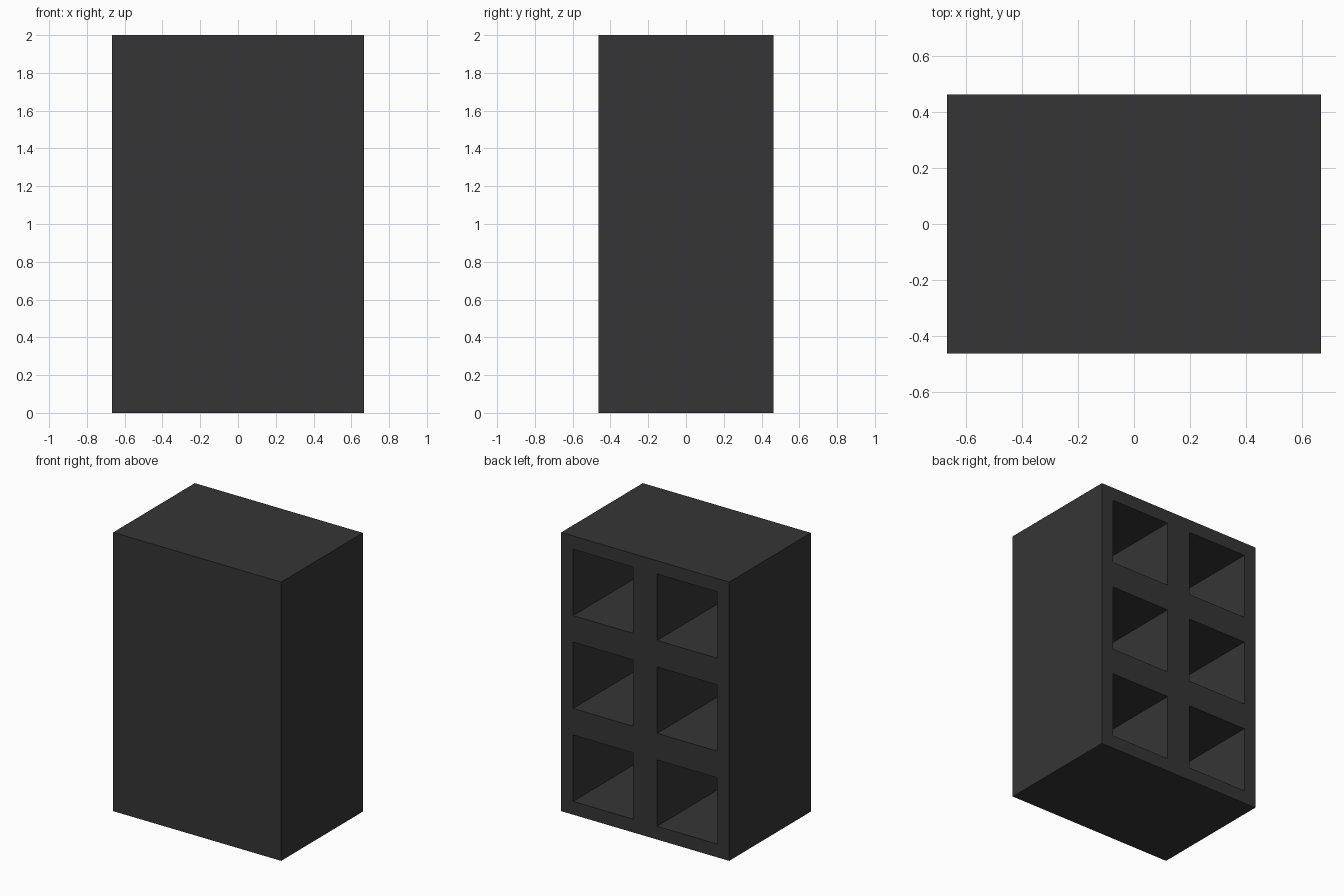
import bpy
import bmesh
from mathutils import Matrix, Vector

if "Cube" in bpy.data.objects:
    bpy.data.objects.remove(bpy.data.objects["Cube"], do_unlink=True)

WIDTH, DEPTH = 4 / 3, 0.925
ROW = 2 / 3            # height of one row of compartments
BOARD = WIDTH / 14     # board thickness
OPENING = 5 * BOARD    # side of a square compartment

charcoal = bpy.data.materials.new("charcoal")
charcoal.use_nodes = True
charcoal.diffuse_color = (0.036, 0.036, 0.036, 1)
bsdf = charcoal.node_tree.nodes["Principled BSDF"]
bsdf.inputs["Base Color"].default_value = charcoal.diffuse_color
bsdf.inputs["Roughness"].default_value = 0.8


def cabinet(name, base, rows):
    """Box with two columns of compartments sunk into its back."""
    height = rows * ROW
    columns = [-ROW / 2, ROW / 2]
    levels = [base + ROW * (i + 0.5) for i in range(rows)]
    bm = bmesh.new()
    place = Matrix.Translation((0, 0, base + height / 2))
    bmesh.ops.create_cube(bm, size=1, matrix=place @ Matrix.Diagonal((WIDTH, DEPTH, height, 1)))

    # Cut lines along the compartment edges
    for axis, centres in ((0, columns), (2, levels)):
        for centre in centres:
            for side in (-1, 1):
                point, normal = Vector(), Vector()
                point[axis] = centre + side * OPENING / 2
                normal[axis] = 1
                bmesh.ops.bisect_plane(bm, geom=bm.verts[:] + bm.edges[:] + bm.faces[:],
                                       plane_co=point, plane_no=normal)

    # Compartments pushed in from the back
    def is_opening(face):
        c = face.calc_center_median()
        return (face.normal.y > 0.9
                and any(abs(c.x - x) < 0.01 for x in columns)
                and any(abs(c.z - z) < 0.01 for z in levels))

    bm.normal_update()
    openings = [f for f in bm.faces if is_opening(f)]
    result = bmesh.ops.extrude_discrete_faces(bm, faces=openings)
    floor_verts = {v for f in result["faces"] for v in f.verts}
    bmesh.ops.translate(bm, verts=list(floor_verts), vec=(0, BOARD - DEPTH, 0))
    bmesh.ops.recalc_face_normals(bm, faces=bm.faces[:])

    mesh = bpy.data.meshes.new(name)
    bm.to_mesh(mesh)
    bm.free()
    mesh.materials.append(charcoal)
    obj = bpy.data.objects.new(name, mesh)
    bpy.context.collection.objects.link(obj)


cabinet("lower_cabinet", 0, 1)
cabinet("upper_cabinet", ROW, 2)
